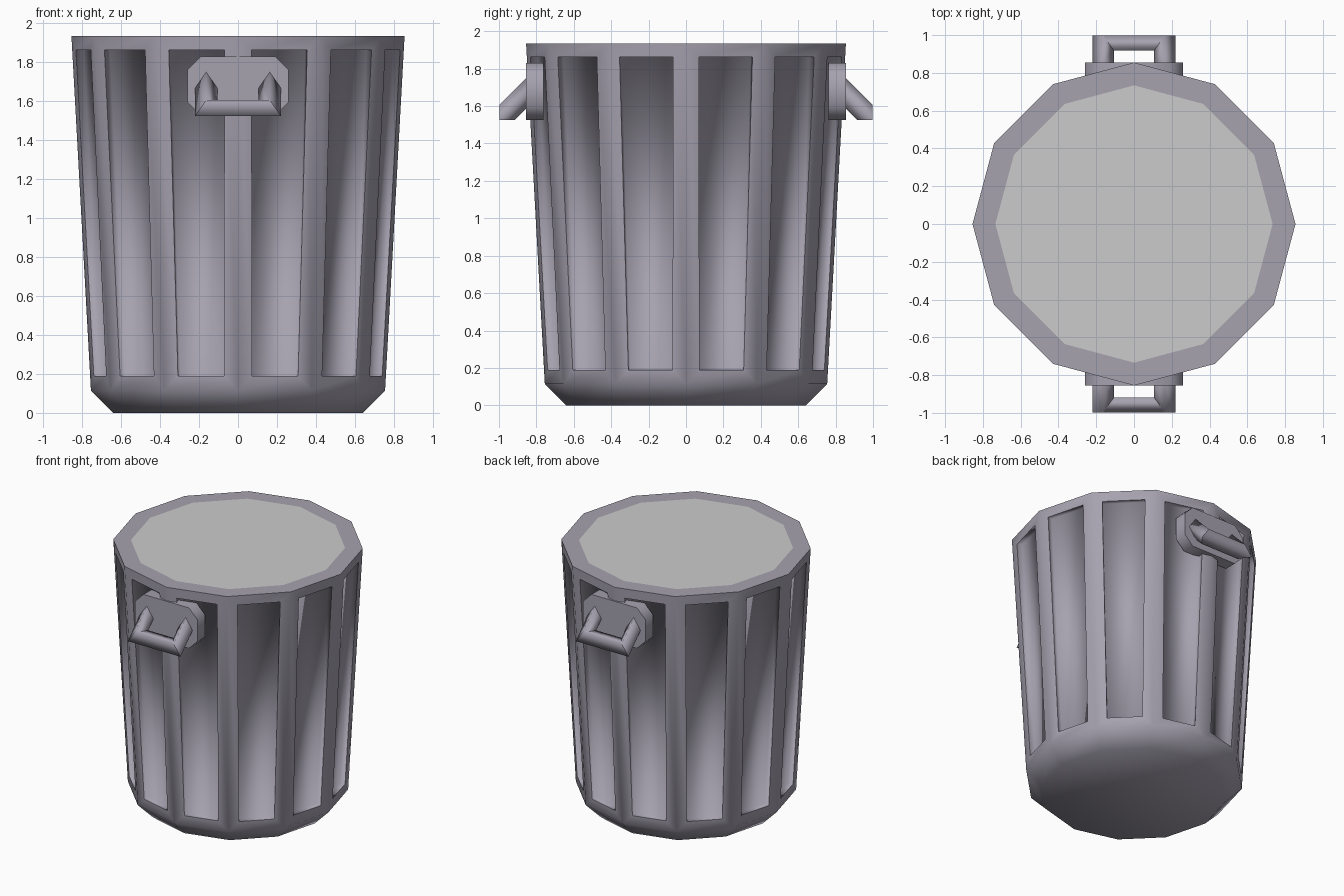
import bpy, bmesh
from math import sin, cos, pi
from mathutils import Vector, Matrix

cube = bpy.data.objects.get("Cube")
if cube:
    bpy.data.objects.remove(cube, do_unlink=True)


def material(name, rgb):
    m = bpy.data.materials.new(name)
    m.use_nodes = True
    m.diffuse_color = (*rgb, 1)
    m.node_tree.nodes["Principled BSDF"].inputs["Base Color"].default_value = (*rgb, 1)
    return m


METAL = material("purple_grey_metal", (0.38, 0.36, 0.43))
PALE = material("pale_grey", (0.6, 0.6, 0.6))


def finish(bm, name, mats):
    bm.normal_update()
    mesh = bpy.data.meshes.new(name)
    bm.to_mesh(mesh)
    bm.free()
    for m in mats:
        mesh.materials.append(m)
    obj = bpy.data.objects.new(name, mesh)
    bpy.context.collection.objects.link(obj)
    return obj


def bridge(bm, rings):
    """Join rings of equal size with quads, in ring order."""
    sides = []
    for a, b in zip(rings, rings[1:]):
        n = len(a)
        sides.append([bm.faces.new((a[i], a[(i + 1) % n], b[(i + 1) % n], b[i])) for i in range(n)])
    return sides


# Bin body: twelve-sided tapered drum with a bevelled foot
SIDES = 12
bm = bmesh.new()
rings = [[bm.verts.new((r * cos(2 * pi * i / SIDES), r * sin(2 * pi * i / SIDES), z))
          for i in range(SIDES)]
         for r, z in ((0.64, 0), (0.755, 0.115), (0.855, 1.935))]
foot, walls = bridge(bm, rings)
bm.faces.new(rings[0][::-1])
top = bm.faces.new(rings[-1])
for f in bm.faces:
    f.smooth = True
for e in top.edges:
    e.smooth = False
top.smooth = False
bm.normal_update()

# Flat filling framed by the rim
bmesh.ops.inset_region(bm, faces=[top], thickness=0.121)
top.material_index = 1

# Sunken panels with a crisp border and a soft interior
bmesh.ops.inset_individual(bm, faces=walls, thickness=0.1035)
for f in walls:
    for e in f.edges:
        e.smooth = False
bm.normal_update()
for panel in walls:
    inward = panel.normal * -0.04
    border = [v for v in panel.verts]
    floor = [bm.verts.new(v.co + inward) for v in border]
    bm.faces.remove(panel)
    for f in bridge(bm, [border, floor])[0] + [bm.faces.new(floor)]:
        f.smooth = True
finish(bm, "bin_body", [METAL, PALE])


def handle_plate(name, side):
    """Octagonal mounting plate."""
    w, c, z0, z1 = 0.26, 0.07, 1.525, 1.83
    outline = [(-w + c, z0), (w - c, z0), (w, z0 + c), (w, z1 - c),
               (w - c, z1), (-w + c, z1), (-w, z1 - c), (-w, z0 + c)]
    bm = bmesh.new()
    back, front = [[bm.verts.new((x, y * side, z)) for x, z in outline] for y in (0.762, 0.855)]
    rim = bridge(bm, [back, front])[0]
    caps = [bm.faces.new(back), bm.faces.new(front)]
    for f in rim:
        f.smooth = True
    for f in caps:
        for e in f.edges:
            e.smooth = False
    bmesh.ops.recalc_face_normals(bm, faces=bm.faces)
    finish(bm, name, [METAL])


def handle_bar(name, side):
    """Mitred U-shaped bar of square section, sloping out and down."""
    r, half = 0.057, 0.163
    out = Vector((0, side, 1)).normalized()     # across the plane of the U
    down = Vector((0, side, -1)).normalized()   # along the arms
    bm = bmesh.new()
    rings = []
    for x, y, z, mitre in ((-half, 0.81, 1.713, 0), (-half, 0.958, 1.565, 1),
                           (half, 0.958, 1.565, 1), (half, 0.81, 1.713, 0)):
        centre = Vector((x, y * side, z))
        outer = Vector((r if x > 0 else -r, 0, 0)) + down * r * mitre
        rings.append([bm.verts.new(centre + d) for d in (outer, out * r, -outer, -out * r)])
    bridge(bm, rings)
    bm.faces.new(rings[0])
    bm.faces.new(rings[-1])
    bmesh.ops.recalc_face_normals(bm, faces=bm.faces)
    for f in bm.faces:
        f.smooth = True
    # Crisp mitre joints
    for ring in rings[1:3]:
        for i in range(4):
            bm.edges.get((ring[i], ring[(i + 1) % 4])).smooth = False
    finish(bm, name, [METAL])


# Front and back handles
for label, side in (("front", -1), ("back", 1)):
    handle_plate(label + "_handle_plate", side)
    handle_bar(label + "_handle_bar", side)
